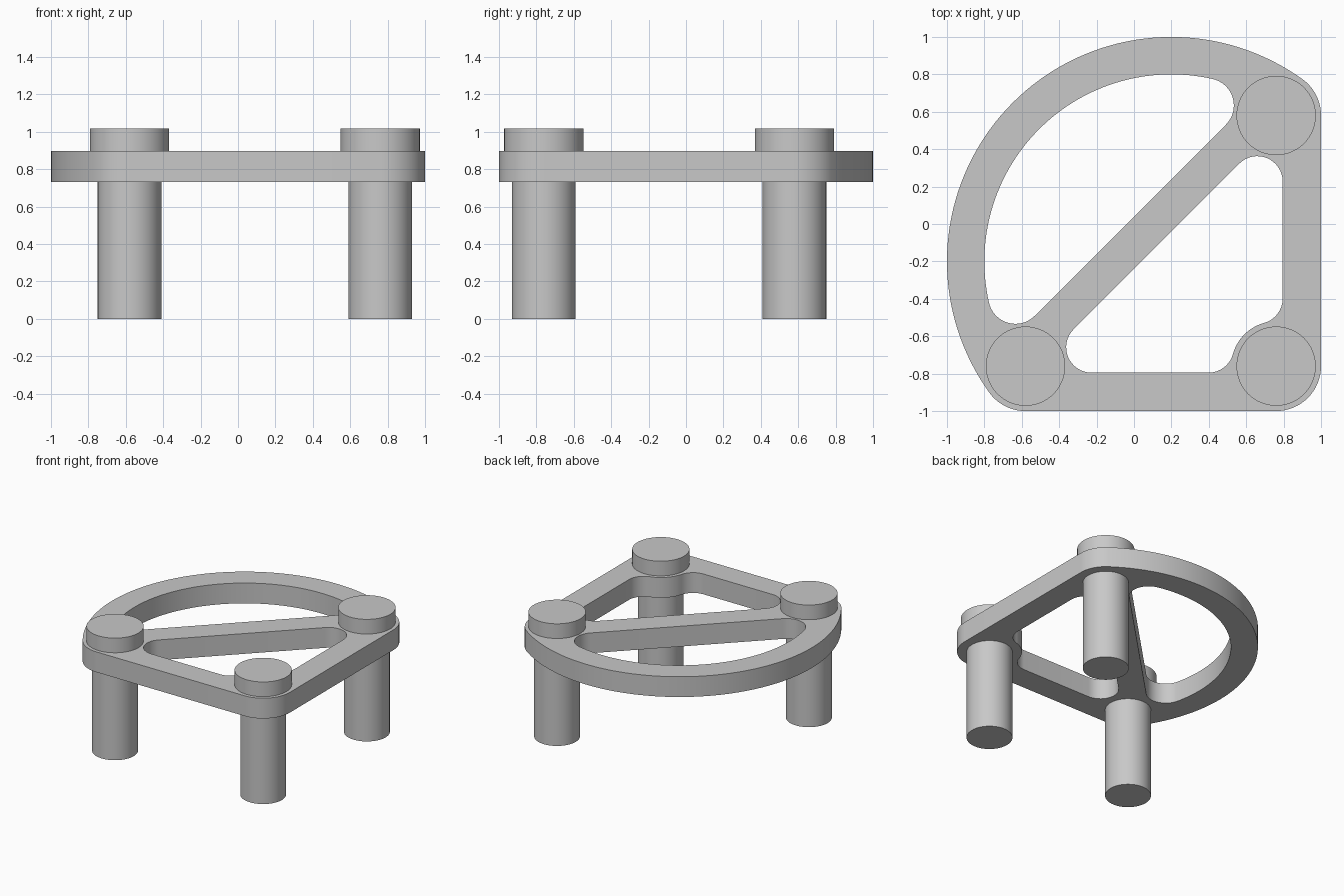
import bpy
import bmesh
from math import atan2, cos, degrees, hypot, radians, sin, sqrt

cube = bpy.data.objects.get("Cube")
if cube:
    bpy.data.objects.remove(cube, do_unlink=True)

GREY = bpy.data.materials.new("plain grey")
GREY.use_nodes = True
GREY.diffuse_color = (0.58, 0.58, 0.58, 1)
GREY.node_tree.nodes["Principled BSDF"].inputs["Base Color"].default_value = (0.58, 0.58, 0.58, 1)

POSTS = {"back_left": (0.76, 0.58), "front_left": (0.76, -0.76), "front_right": (-0.58, -0.76)}
PLATE_LOW, PLATE_HIGH, BOSS_TOP = 0.732, 0.898, 1.018
CORNER = 0.24
HUB = (0.2, -0.2)
INNER = 0.795          # inner face of the straight rails
RIM_INNER = 1.0


def arc(centre, radius, start, end, steps=16):
    """Points on an arc, angles in degrees."""
    angles = [radians(start + (end - start) * i / steps) for i in range(steps + 1)]
    return [(centre[0] + radius * cos(a), centre[1] + radius * sin(a)) for a in angles]


def mirrored(points):
    """Reflect across the diagonal x = -y and reverse the order."""
    return [(-y, -x) for x, y in reversed(points)]


def heading(a, b):
    return degrees(atan2(b[1] - a[1], b[0] - a[0]))


def finish(obj):
    obj.data.materials.clear()
    obj.data.materials.append(GREY)
    bpy.ops.object.select_all(action="DESELECT")
    obj.select_set(True)
    bpy.context.view_layer.objects.active = obj
    bpy.ops.object.shade_smooth_by_angle(angle=radians(30))


def cylinder(name, centre, radius, low, high):
    bpy.ops.mesh.primitive_cylinder_add(vertices=64, radius=radius, depth=high - low,
                                        location=(*centre, (low + high) / 2))
    obj = bpy.context.object
    obj.name = name
    finish(obj)


# Outer outline: large rim arc blending into three rounded corners
tangent = heading(HUB, POSTS["back_left"])
outline = arc(HUB, 1.2, tangent, 270 - tangent, 72)
outline += arc(POSTS["front_right"], CORNER, 270 - tangent, 270)
outline += arc(POSTS["front_left"], CORNER, 270, 360)
outline += arc(POSTS["back_left"], CORNER, 0, tangent)

# Curved opening between the rim and the diagonal brace
r = 0.145
gap = 0.04 + r * sqrt(2) + 0.4
reach = RIM_INNER - r
a = (-gap + sqrt(2 * reach ** 2 - gap ** 2)) / 2
fillet = (HUB[0] + a, HUB[1] + a + gap)
turn = heading(HUB, fillet)
end_round = arc(fillet, r, -45, turn)
curved_hole = end_round + arc(HUB, RIM_INNER, turn, 270 - turn, 64)[1:-1] + mirrored(end_round)

# Cornered opening, with a rounded pad around the front left post
r = 0.136
tip = (INNER - r, INNER - r - 0.24 - r * sqrt(2))
tip_round = arc(tip, r, 0, 135)
post = POSTS["front_left"]
dx = post[0] - (INNER - r)
side = (INNER - r, post[1] + sqrt((CORNER + r) ** 2 - dx ** 2))
lean = heading(post, side)
side_round = arc(side, r, lean - 180, 0)
pad = arc(post, CORNER, 270 - lean, lean)[1:-1]
cornered_hole = tip_round + mirrored(tip_round) + mirrored(side_round) + pad + side_round

# Flat plate extruded from the outline and its two openings
curve = bpy.data.curves.new("plate_profile", "CURVE")
curve.dimensions = "2D"
curve.fill_mode = "BOTH"
curve.extrude = (PLATE_HIGH - PLATE_LOW) / 2
for loop in (outline, curved_hole, cornered_hole):
    points = [p for i, p in enumerate(loop)
              if hypot(p[0] - loop[i - 1][0], p[1] - loop[i - 1][1]) > 0.0005]
    spline = curve.splines.new("POLY")
    spline.points.add(len(points) - 1)
    for target, p in zip(spline.points, points):
        target.co = (*p, 0, 1)
    spline.use_cyclic_u = True
plate = bpy.data.objects.new("plate", curve)
bpy.context.collection.objects.link(plate)
plate.location.z = (PLATE_LOW + PLATE_HIGH) / 2
bpy.ops.object.select_all(action="DESELECT")
plate.select_set(True)
bpy.context.view_layer.objects.active = plate
bpy.ops.object.convert(target="MESH")
plate = bpy.context.object
bm = bmesh.new()
bm.from_mesh(plate.data)
bmesh.ops.remove_doubles(bm, verts=bm.verts, dist=0.0001)
bmesh.ops.recalc_face_normals(bm, faces=bm.faces)
bm.to_mesh(plate.data)
bm.free()
finish(plate)

# Legs below and round bosses above each post position
for place, centre in POSTS.items():
    cylinder(place + "_leg", centre, 0.17, 0, PLATE_LOW)
    cylinder(place + "_boss", centre, 0.212, PLATE_HIGH, BOSS_TOP)
